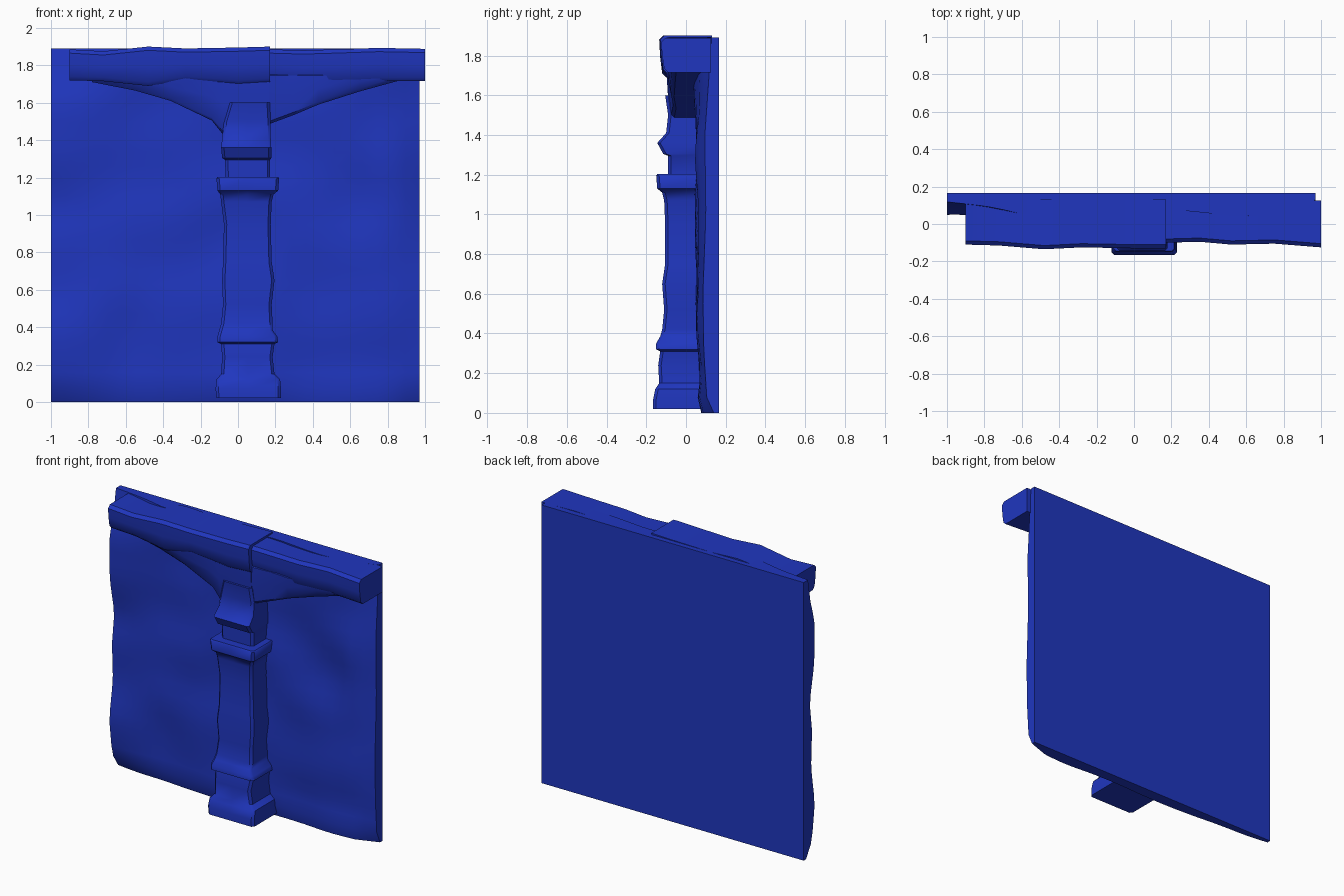
import bpy, bmesh, math
from mathutils import Vector, noise

mat = bpy.data.materials.new("blue")
mat.diffuse_color = (0.014, 0.037, 0.52, 1)


def finish(name, bm, angle=38):
    bmesh.ops.recalc_face_normals(bm, faces=bm.faces)
    me = bpy.data.meshes.new(name)
    bm.to_mesh(me)
    bm.free()
    ob = bpy.data.objects.new(name, me)
    bpy.context.collection.objects.link(ob)
    me.materials.append(mat)
    bpy.ops.object.select_all(action='DESELECT')
    ob.select_set(True)
    bpy.context.view_layer.objects.active = ob
    bpy.ops.object.shade_smooth_by_angle(angle=math.radians(angle))
    return ob


def loft(name, stations, along, back=0.1, c=0.015, lean=0.0):
    """Stations (position, side0, side1, front y); section runs along 'x' or 'z'."""
    bm = bmesh.new()
    rings = []
    for t, a0, a1, f in stations:
        sec = [(a0, back), (a0, f + c + lean), (a0 + c, f + lean),
               ((a0 + a1) / 2, f + lean * 0.3), (a1 - c, f), (a1, f + c), (a1, back)]
        rings.append([bm.verts.new((a, y, t) if along == 'z' else (t, y, a)) for a, y in sec])
    for r, s in zip(rings, rings[1:]):
        for i in range(len(r)):
            j = (i + 1) % len(r)
            bm.faces.new((r[i], r[j], s[j], s[i]))
    bm.faces.new(rings[0])
    bm.faces.new(rings[-1])
    return finish(name, bm)


def lerp_table(table, v):
    for (a, p), (b, q) in zip(table, table[1:]):
        if v <= b:
            return p + (q - p) * (v - a) / (b - a)
    return table[-1][1]


# wall slab: flat back, hand-hewn front
LEFT = [(0, .11), (.15, .07), (.35, .045), (.6, .085), (.85, .075), (1.05, .1),
        (1.3, .05), (1.6, .05), (1.72, .09), (1.9, .12)]
RIGHT = [(0, .11), (.3, .09), (.6, .085), (1, .1), (1.4, .095), (1.9, .13)]
bm = bmesh.new()
bmesh.ops.create_grid(bm, x_segments=26, y_segments=24, size=1)
front = list(bm.faces)
for v in bm.verts:
    u, w = (v.co.x + 1) / 2, (v.co.y + 1) / 2
    x, z = -1 + 1.97 * u, 1.89 * w
    mid = 0.06 + 0.035 * noise.noise(Vector((x * 2.4, 3.1, z * 2.8)))
    k = min(1, u / 0.2)
    y = lerp_table(LEFT, z) * (1 - k) + mid * k
    k = max(0, (u - 0.93) / 0.07)
    y = y * (1 - k) + lerp_table(RIGHT, z) * k
    if w < 0.03:
        y += 0.03
    v.co = (x, max(y, 0.03), z)
back = bmesh.ops.extrude_face_region(bm, geom=front, use_keep_orig=True)
for v in back['geom']:
    if isinstance(v, bmesh.types.BMVert):
        v.co.y = 0.165
finish("wall", bm, 45)

# pillar: base, lower block, band, shaft, capital
loft("pillar", [
    (.02, -.115, .23, -.165), (.07, -.12, .23, -.165), (.12, -.115, .225, -.155),
    (.15, -.09, .195, -.135), (.24, -.085, .185, -.14), (.31, -.09, .195, -.13),
    (.32, -.11, .215, -.15), (.35, -.11, .21, -.15), (.385, -.1, .185, -.13),
    (.42, -.09, .185, -.12), (.52, -.08, .18, -.11), (.65, -.085, .195, -.12),
    (.75, -.08, .18, -.105), (.95, -.075, .175, -.105), (1.07, -.09, .18, -.11),
    (1.11, -.095, .19, -.12), (1.13, -.11, .215, -.145), (1.195, -.115, .22, -.15),
    (1.203, -.11, .215, -.145)], 'z')

# neck and head block above the capital
loft("pillar_head", [
    (1.19, -.065, .172, -.09), (1.295, -.07, .172, -.09), (1.305, -.085, .178, -.115),
    (1.36, -.09, .178, -.145), (1.41, -.085, .175, -.10), (1.5, -.075, .175, -.09),
    (1.6, -.045, .17, -.105)], 'z')

# braces under the beam
loft("left_brace", [
    (-.78, 1.71, 1.76, -.09), (-.55, 1.665, 1.76, -.10), (-.36, 1.61, 1.76, -.105),
    (-.14, 1.505, 1.76, -.10), (-.08, 1.43, 1.76, -.10), (.165, 1.44, 1.76, -.10)],
    'x', lean=0.03)
loft("right_brace", [
    (.165, 1.485, 1.76, -.095), (.3, 1.535, 1.76, -.085), (.43, 1.59, 1.76, -.095),
    (.65, 1.66, 1.76, -.09), (.85, 1.715, 1.76, -.085)], 'x', lean=0.02)

# two beam lengths along the top, meeting beside the pillar
loft("left_beam", [
    (-.9, 1.72, 1.885, -.11), (-.72, 1.715, 1.875, -.115), (-.48, 1.69, 1.9, -.135),
    (-.28, 1.72, 1.89, -.125), (0, 1.7, 1.895, -.13), (.17, 1.71, 1.9, -.13)],
    'x', back=0.13, c=0.02, lean=0.015)
loft("right_beam", [
    (.17, 1.71, 1.885, -.10), (.35, 1.7, 1.88, -.095), (.52, 1.705, 1.885, -.11),
    (.75, 1.715, 1.893, -.105), (1.0, 1.715, 1.888, -.125)],
    'x', back=0.125, c=0.02, lean=0.015)
